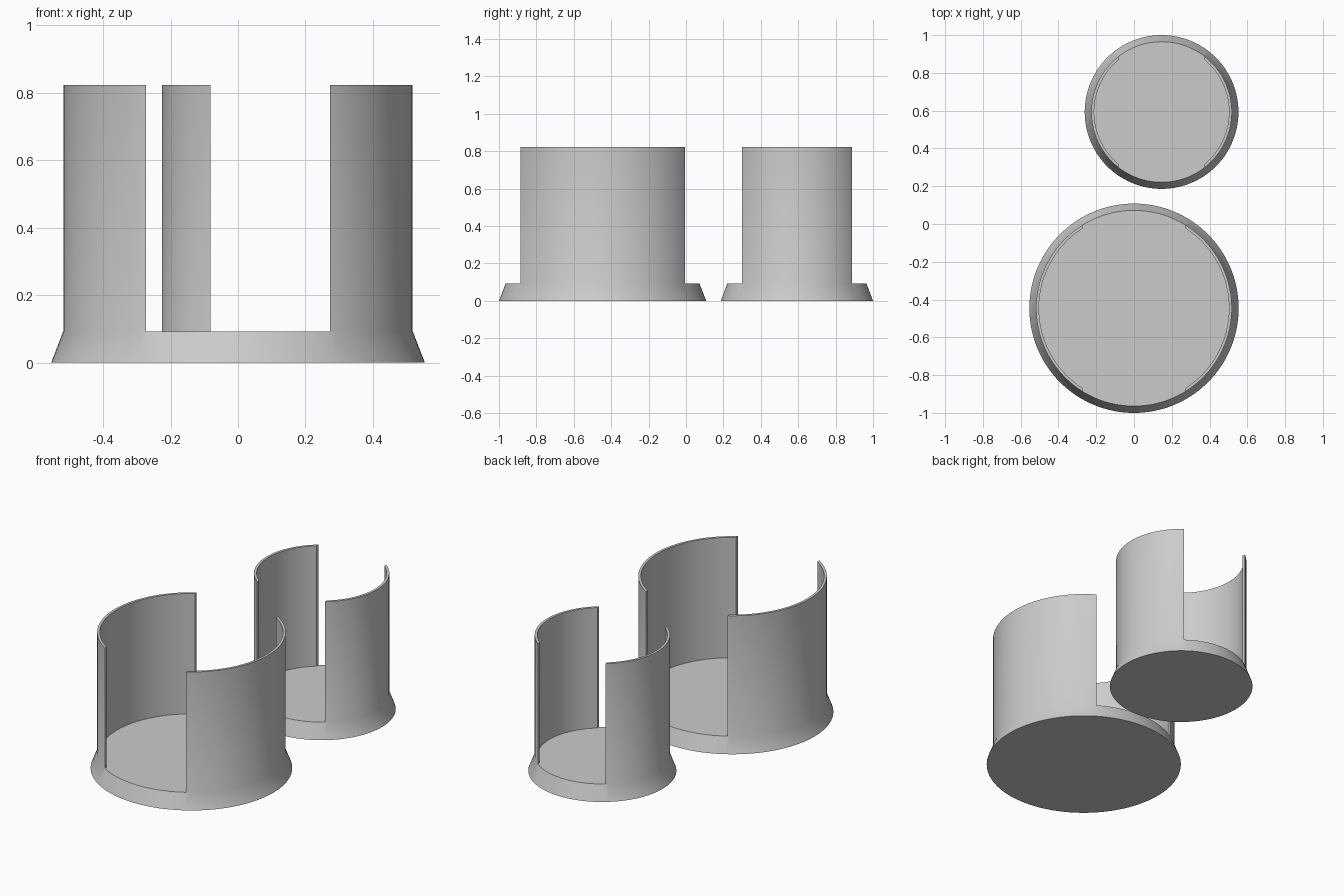
import bpy
import bmesh
import math
from mathutils import Matrix, Vector

cube = bpy.data.objects.get("Cube")
if cube:
    bpy.data.objects.remove(cube, do_unlink=True)

FLOOR, TOP, STEPS = 0.093, 0.823, 128

grey = bpy.data.materials.new("plain grey")
grey.use_nodes = True
grey.diffuse_color = (0.6, 0.6, 0.6, 1)
grey.node_tree.nodes["Principled BSDF"].inputs["Base Color"].default_value = (0.6, 0.6, 0.6, 1)


def add_object(name, bm):
    bmesh.ops.recalc_face_normals(bm, faces=bm.faces)
    mesh = bpy.data.meshes.new(name)
    bm.to_mesh(mesh)
    bm.free()
    mesh.materials.append(grey)
    obj = bpy.data.objects.new(name, mesh)
    bpy.context.collection.objects.link(obj)
    return obj


def make_holder(name, x, y, foot, outer, inner, gap):
    # Flared base and thin round wall, revolved from one profile
    bm = bmesh.new()
    profile = [(0, 0), (foot, 0), (outer, FLOOR), (outer, TOP),
               (inner, TOP), (inner, FLOOR), (0, FLOOR)]
    verts = [bm.verts.new((r, 0, z)) for r, z in profile]
    edges = [bm.edges.new(pair) for pair in zip(verts, verts[1:])]
    bmesh.ops.spin(bm, geom=verts + edges, cent=(0, 0, 0), axis=(0, 0, 1),
                   angle=math.tau, steps=STEPS)
    bmesh.ops.remove_doubles(bm, verts=bm.verts, dist=0.0001)
    holder = add_object(name, bm)
    holder.location = (x, y, 0)

    # Slot through the front and back of the wall, down to the floor
    bm = bmesh.new()
    size = Matrix.Diagonal((2 * gap, 3 * foot, 1, 1))
    bmesh.ops.create_cube(bm, size=1, matrix=Matrix.Translation(Vector((0, 0, FLOOR + 0.5))) @ size)
    cutter = add_object(name + "_slot_cutter", bm)
    cutter.location = holder.location
    cutter.hide_render = True

    cut = holder.modifiers.new("slot", 'BOOLEAN')
    cut.operation = 'DIFFERENCE'
    cut.solver = 'EXACT'
    cut.object = cutter
    bpy.ops.object.select_all(action='DESELECT')
    holder.select_set(True)
    bpy.context.view_layer.objects.active = holder
    bpy.ops.object.modifier_apply(modifier=cut.name)
    bpy.data.objects.remove(cutter, do_unlink=True)
    bpy.ops.object.shade_smooth_by_angle(angle=math.radians(30))


make_holder("large_holder", 0, -0.446, 0.554, 0.518, 0.503, 0.273)
make_holder("small_holder", 0.146, 0.593, 0.407, 0.372, 0.357, 0.227)
